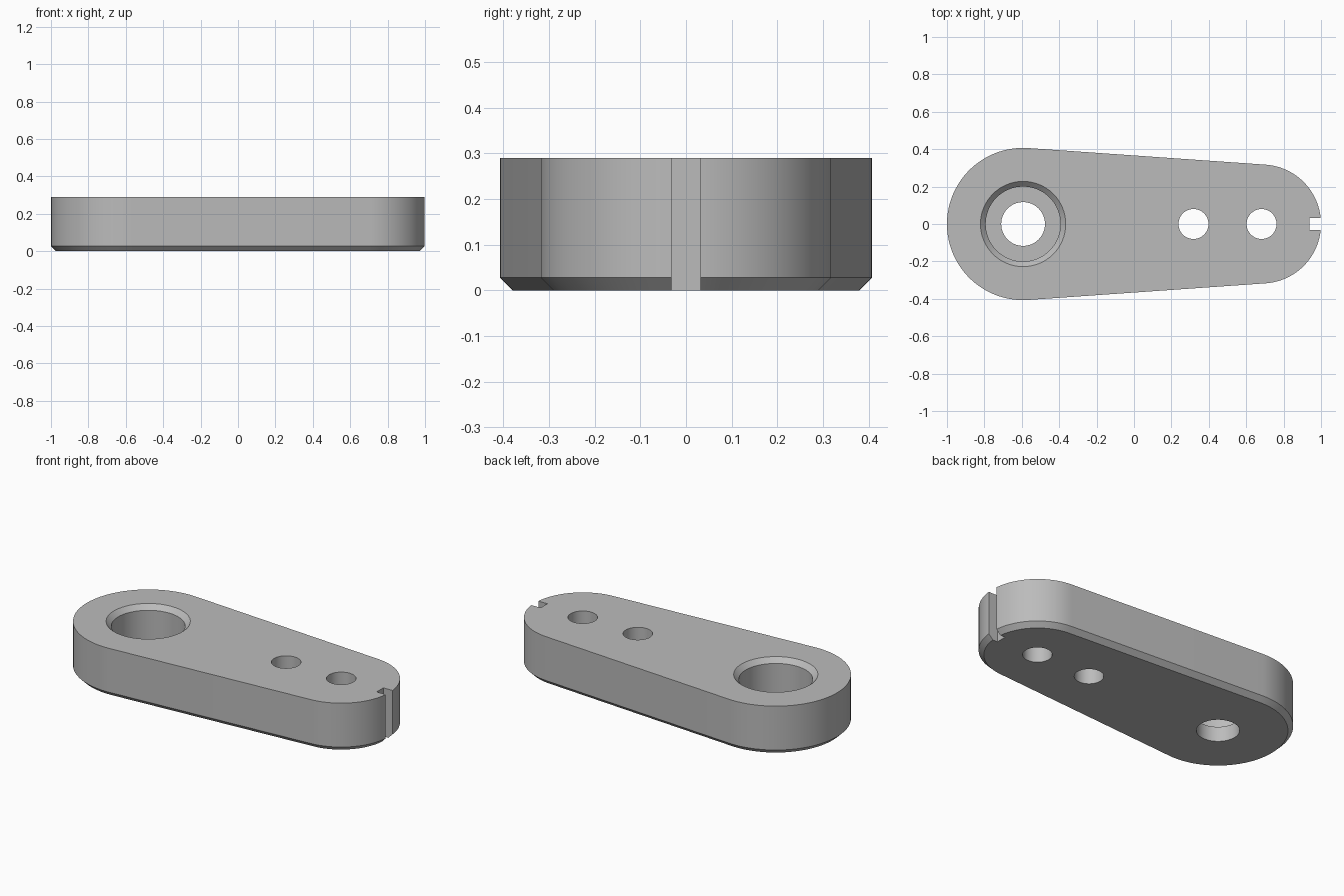
import bpy
import bmesh
from math import acos, cos, sin, pi, radians

cube = bpy.data.objects.get("Cube")
if cube:
    bpy.data.objects.remove(cube, do_unlink=True)

steel = bpy.data.materials.new("grey_steel")
steel.use_nodes = True
GREY = (0.5, 0.5, 0.5, 1)
steel.diffuse_color = GREY
steel.node_tree.nodes["Principled BSDF"].inputs["Base Color"].default_value = GREY

HEIGHT, CHAMFER = 0.29, 0.028
BIG_X, BIG_R = -0.593, 0.407
SMALL_X, SMALL_R = 0.682, 0.318
STEPS = 48


def loft(name, rings):
    """Skin a stack of matching rings and cap both ends."""
    bm = bmesh.new()
    loops = [[bm.verts.new(p) for p in ring] for ring in rings]
    n = len(loops[0])
    for low, high in zip(loops, loops[1:]):
        for i in range(n):
            j = (i + 1) % n
            bm.faces.new((low[i], low[j], high[j], high[i]))
    bm.faces.new(loops[0][::-1])
    bm.faces.new(loops[-1])
    bmesh.ops.recalc_face_normals(bm, faces=bm.faces[:])
    mesh = bpy.data.meshes.new(name)
    bm.to_mesh(mesh)
    bm.free()
    mesh.materials.append(steel)
    obj = bpy.data.objects.new(name, mesh)
    bpy.context.collection.objects.link(obj)
    return obj


def outline(inset, z):
    """Two arcs joined by their common tangents."""
    a = acos((BIG_R - SMALL_R) / (SMALL_X - BIG_X))
    points = []
    for x, r, start, sweep in ((SMALL_X, SMALL_R, -a, 2 * a),
                               (BIG_X, BIG_R, a, 2 * pi - 2 * a)):
        for i in range(STEPS + 1):
            t = start + sweep * i / STEPS
            points.append((x + (r - inset) * cos(t), (r - inset) * sin(t), z))
    return points


def lathe(name, x, profile, sides=64):
    """Round cutter from (radius, height) pairs."""
    return loft(name, [[(x + r * cos(2 * pi * i / sides), r * sin(2 * pi * i / sides), z)
                        for i in range(sides)] for r, z in profile])


def cut(target, cutter):
    cutter.hide_render = True
    mod = target.modifiers.new(cutter.name, 'BOOLEAN')
    mod.operation = 'DIFFERENCE'
    mod.solver = 'EXACT'
    mod.object = cutter
    bpy.context.view_layer.objects.active = target
    bpy.ops.object.modifier_apply(modifier=mod.name)
    bpy.data.objects.remove(cutter, do_unlink=True)


# Tapered plate with a chamfered lower edge
plate = loft("lever_plate", [outline(CHAMFER, 0), outline(0, CHAMFER), outline(0, HEIGHT)])

# Stepped bore with a chamfered mouth
FLOOR, OVER = 0.09, 0.05
cut(plate, lathe("stepped_bore", BIG_X, [
    (0.117, -OVER), (0.117, FLOOR), (0.2, FLOOR), (0.2, HEIGHT - CHAMFER),
    (0.228, HEIGHT), (0.228, HEIGHT + OVER)]))

# Two plain through holes
for x in (0.318, SMALL_X):
    cut(plate, lathe("pin_hole", x, [(0.08, -OVER), (0.08, HEIGHT + OVER)]))

# Slot in the narrow end
slot = [(0.938, -0.032), (1.1, -0.032), (1.1, 0.032), (0.938, 0.032)]
cut(plate, loft("end_slot", [[(x, y, z) for x, y in slot] for z in (-OVER, HEIGHT + OVER)]))

# Smooth curved walls, sharp edges kept
bpy.ops.object.select_all(action='DESELECT')
plate.select_set(True)
bpy.context.view_layer.objects.active = plate
bpy.ops.object.shade_smooth_by_angle(angle=radians(30))
